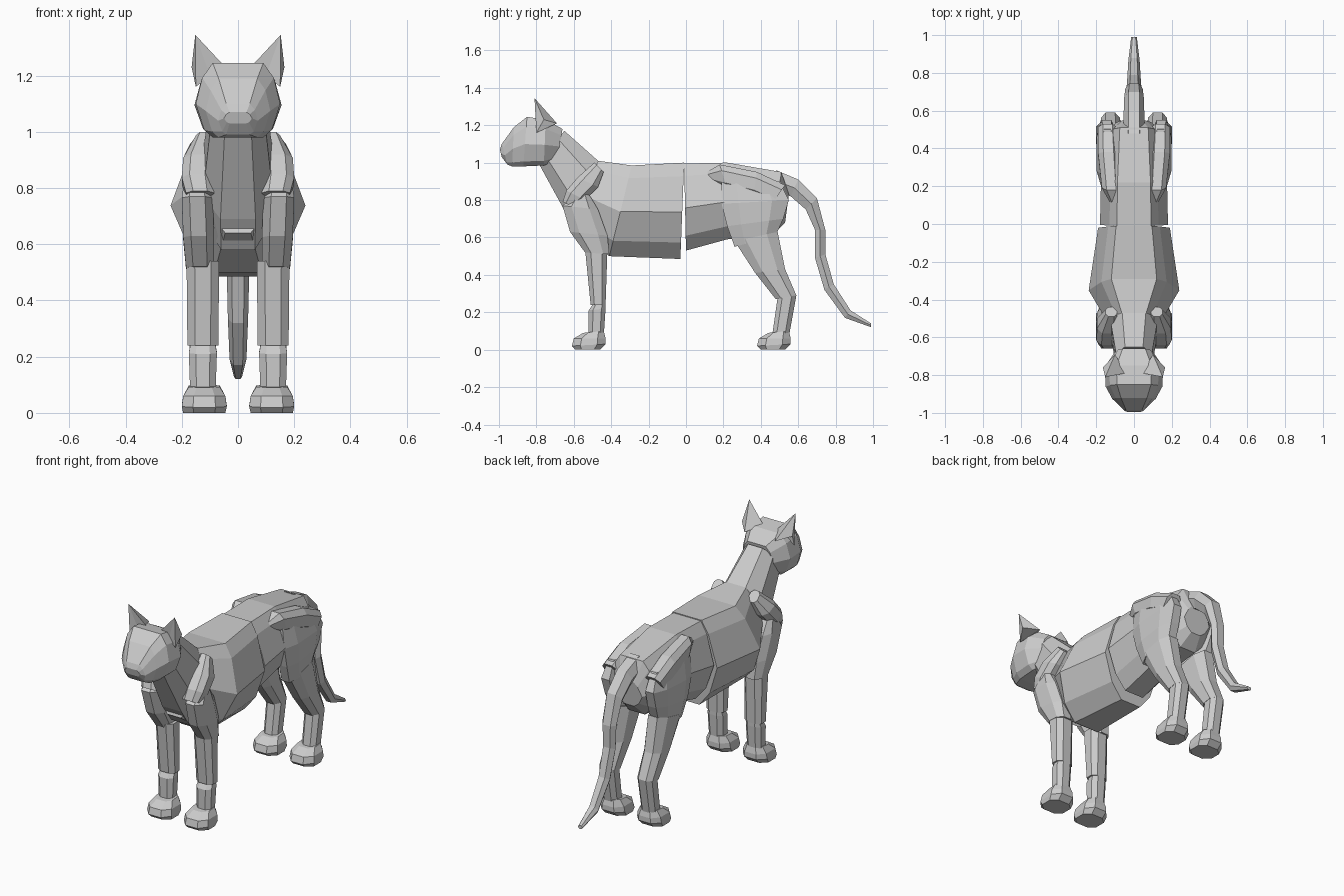
import bpy
import bmesh
from mathutils import Vector

cube = bpy.data.objects.get("Cube")
if cube:
    bpy.data.objects.remove(cube, do_unlink=True)

# Single clay grey for the whole animal
grey = bpy.data.materials.new("clay_grey")
grey.use_nodes = True
colour = (0.6, 0.6, 0.6, 1)
grey.diffuse_color = colour
grey.node_tree.nodes["Principled BSDF"].inputs["Base Color"].default_value = colour

# Half cross-sections: (distance from first edge to second edge, share of half width)
BARREL = [(0, .5), (.14, .72), (.51, 1), (.83, .72), (1, .35)]
OCTAGON = [(0, .5), (.25, 1), (.75, 1), (1, .5)]
HEXAGON = [(0, .55), (.5, 1), (1, .55)]
SKULL = [(0, .6), (.2, .85), (.55, 1), (.9, .8), (1, .6)]


def finish(name, bm):
    bmesh.ops.recalc_face_normals(bm, faces=bm.faces)
    mesh = bpy.data.meshes.new(name)
    bm.to_mesh(mesh)
    bm.free()
    mesh.materials.append(grey)
    obj = bpy.data.objects.new(name, mesh)
    bpy.context.collection.objects.link(obj)
    return obj


def loft(name, section, rings, side=1):
    """Skin rings given as (first edge y z, second edge y z, centre x, half width)."""
    bm = bmesh.new()
    loops = []
    for first, second, centre, half in rings:
        a, b = Vector(first), Vector(second)
        outline = [(t, w) for t, w in section] + [(t, -w) for t, w in reversed(section)]
        loop = []
        for t, w in outline:
            y, z = a.lerp(b, t)
            loop.append(bm.verts.new((side * (centre + half * w), y, z)))
        loops.append(loop)
    count = len(loops[0])
    for low, high in zip(loops, loops[1:]):
        for i in range(count):
            j = (i + 1) % count
            bm.faces.new((low[i], low[j], high[j], high[i]))
    bm.faces.new(loops[0])
    bm.faces.new(loops[-1])
    return finish(name, bm)


def ear(name, side):
    """Leaning pyramid with a folded front."""
    bm = bmesh.new()
    base = [(.045, -.79, 1.23), (.10, -.79, 1.20), (.15, -.80, 1.16),
            (.165, -.76, 1.23), (.10, -.69, 1.21)]
    ring = [bm.verts.new((side * x, y, z)) for x, y, z in base]
    tip = bm.verts.new((side * .152, -.81, 1.345))
    for i, vert in enumerate(ring):
        bm.faces.new((vert, ring[(i + 1) % len(ring)], tip))
    bm.faces.new(ring)
    return finish(name, bm)


# Trunk
loft("chest", BARREL, [
    ((-.47, 1.01), (-.60, .64), 0, .13),
    ((-.29, .985), (-.41, .50), 0, .24),
    ((-.01, 1.0), (-.03, .485), 0, .19),
])
loft("hips", BARREL, [
    ((-.01, .995), (0, .53), 0, .18),
    ((.22, 1.0), (.22, .59), 0, .175),
    ((.51, .95), (.46, .61), 0, .15),
    ((.55, .83), (.53, .68), 0, .09),
])
loft("neck", OCTAGON, [
    ((-.65, 1.17), (-.79, 1.0), 0, .095),
    ((-.47, 1.01), (-.62, .69), 0, .125),
    ((-.42, .97), (-.54, .58), 0, .12),
])

# Head
loft("head", SKULL, [
    ((-.66, 1.18), (-.69, 1.01), 0, .10),
    ((-.75, 1.23), (-.76, .985), 0, .155),
    ((-.85, 1.245), (-.87, .98), 0, .15),
    ((-.92, 1.19), (-.93, .98), 0, .115),
    ((-.985, 1.10), (-.955, .99), 0, .07),
    ((-.995, 1.07), (-.985, 1.03), 0, .05),
])

# Tail
loft("tail", HEXAGON, [
    ((.48, .96), (.50, .84), 0, .055),
    ((.60, .91), (.56, .82), 0, .055),
    ((.70, .81), (.64, .75), 0, .052),
    ((.745, .64), (.69, .64), 0, .046),
    ((.745, .51), (.69, .49), 0, .04),
    ((.79, .35), (.74, .32), 0, .036),
    ((.88, .21), (.85, .17), 0, .03),
    ((.99, .14), (.99, .12), 0, .015),
])

# Paired parts
for label, side in (("left", 1), ("right", -1)):
    ear(label + "_ear", side)

    loft(label + "_shoulder", OCTAGON, [
        ((-.49, 1.0), (-.44, .95), .12, .03),
        ((-.58, .92), (-.47, .87), .14, .055),
        ((-.64, .85), (-.54, .80), .145, .055),
        ((-.66, .79), (-.59, .76), .135, .05),
    ], side)
    loft(label + "_upper_front_leg", OCTAGON, [
        ((-.59, .83), (-.53, .85), .15, .04),
        ((-.66, .77), (-.47, .75), .145, .055),
        ((-.62, .63), (-.42, .61), .14, .055),
        ((-.54, .52), (-.41, .51), .135, .05),
    ], side)
    loft(label + "_lower_front_leg", OCTAGON, [
        ((-.54, .54), (-.42, .54), .125, .058),
        ((-.51, .24), (-.43, .24), .125, .055),
    ], side)
    loft(label + "_front_pastern", OCTAGON, [
        ((-.50, .24), (-.43, .24), .125, .045),
        ((-.52, .21), (-.43, .22), .125, .05),
        ((-.52, .07), (-.44, .07), .125, .045),
    ], side)

    loft(label + "_haunch", OCTAGON, [
        ((.11, .95), (.14, .90), .10, .03),
        ((.18, .99), (.22, .86), .12, .05),
        ((.38, .95), (.36, .82), .135, .055),
        ((.53, .88), (.46, .78), .14, .05),
    ], side)
    loft(label + "_thigh", OCTAGON, [
        ((.19, .91), (.50, .90), .14, .035),
        ((.19, .78), (.55, .80), .145, .053),
        ((.22, .66), (.52, .70), .14, .055),
        ((.26, .55), (.48, .61), .13, .05),
    ], side)
    loft(label + "_lower_hind_leg", OCTAGON, [
        ((.26, .58), (.49, .63), .125, .06),
        ((.37, .41), (.53, .43), .125, .055),
        ((.48, .27), (.59, .29), .125, .05),
    ], side)
    loft(label + "_hind_pastern", OCTAGON, [
        ((.49, .28), (.59, .29), .125, .048),
        ((.46, .07), (.55, .07), .125, .045),
    ], side)

    # Paws share one shape, set further back for the hind legs
    for end, toe in (("front", -.61), ("hind", .38)):
        loft(label + "_" + end + "_paw", OCTAGON, [
            ((toe + .02, 0), (toe + .15, 0), .12, .075),
            ((toe, .02), (toe + .18, .03), .12, .08),
            ((toe + .01, .06), (toe + .18, .06), .12, .075),
            ((toe + .06, .09), (toe + .17, .10), .12, .055),
        ], side)
